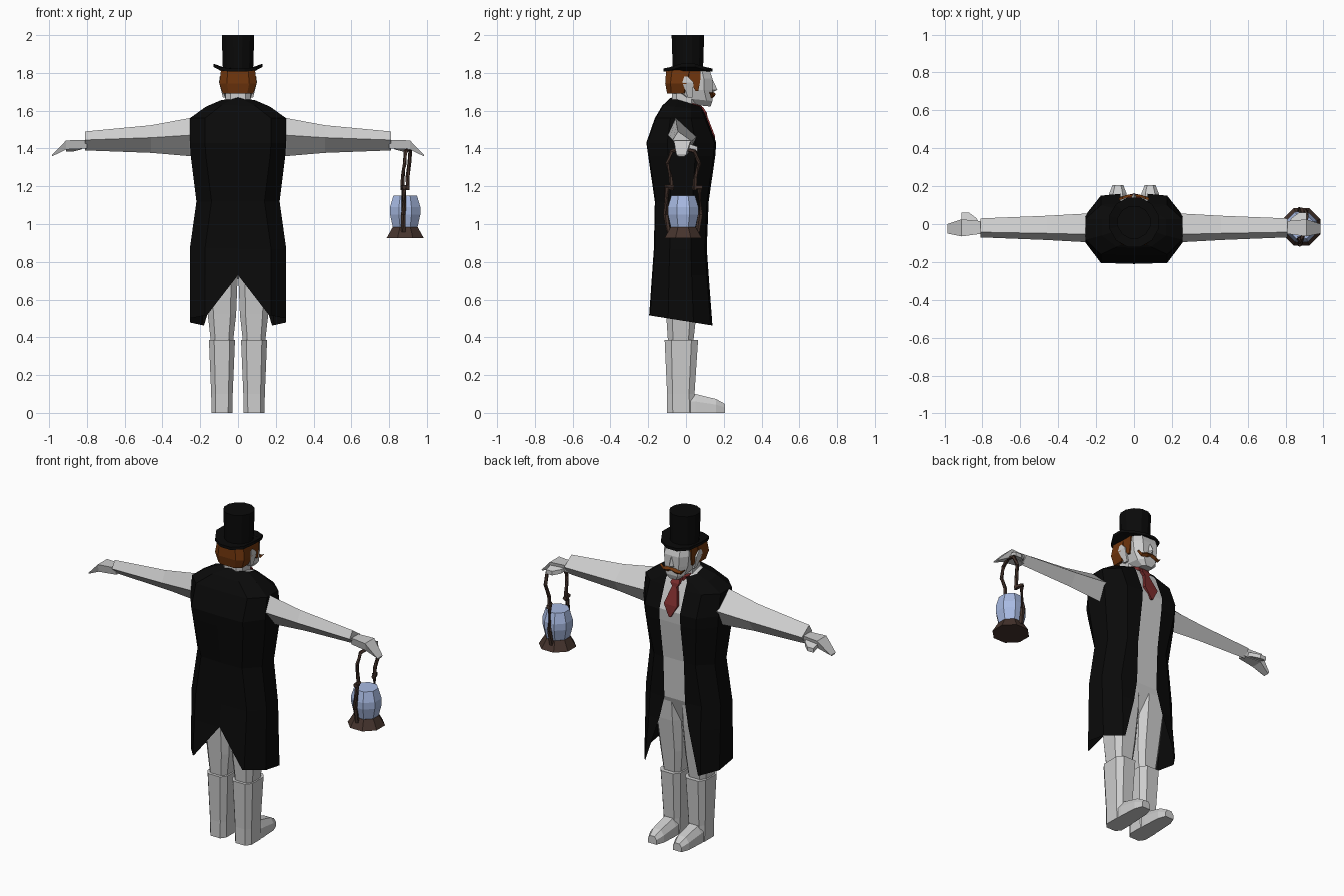
import bpy, bmesh, math
from mathutils import Vector

cube = bpy.data.objects.get("Cube")
if cube:
    bpy.data.objects.remove(cube, do_unlink=True)


def material(name, red, green, blue):
    mat = bpy.data.materials.new(name)
    mat.use_nodes = True
    color = (red, green, blue, 1)
    mat.diffuse_color = color
    shader = next(node for node in mat.node_tree.nodes if node.type == 'BSDF_PRINCIPLED')
    shader.inputs["Base Color"].default_value = color
    return mat


GRAY = material("pale gray", .61, .61, .61)
BLACK = material("coat black", .003, .003, .003)
HAIR = material("ginger hair", .16, .036, .004)
RED = material("tie red", .2, .026, .026)
METAL = material("lantern brown", .06, .034, .026)
GLASS = material("pale blue glass", .39, .49, .76)


def loft(name, rings, mat, closed=True, mirror=False):
    """Skin a list of equal-length rings; closed rings get end caps."""
    mesh_builder = bmesh.new()
    rows = [[mesh_builder.verts.new(point) for point in ring] for ring in rings]
    count = len(rows[0])
    for lower, upper in zip(rows, rows[1:]):
        for i in range(count if closed else count - 1):
            j = (i + 1) % count
            mesh_builder.faces.new((lower[i], lower[j], upper[j], upper[i]))
    if closed:
        mesh_builder.faces.new(rows[0])
        mesh_builder.faces.new(rows[-1])
    bmesh.ops.recalc_face_normals(mesh_builder, faces=mesh_builder.faces)
    mesh = bpy.data.meshes.new(name)
    mesh_builder.to_mesh(mesh)
    mesh_builder.free()
    mesh.materials.append(mat)
    part = bpy.data.objects.new(name, mesh)
    bpy.context.collection.objects.link(part)
    if mirror:
        part.modifiers.new("Mirror", 'MIRROR').use_clip = True


def octagon(z, half_width, back, front, center=0, tilt=0):
    """Horizontal rectangle with cut corners."""
    middle, depth = (back + front) / 2, (front - back) / 2
    k = .6
    shape = [(1, -k), (1, k), (k, 1), (-k, 1), (-1, k), (-1, -k), (-k, -1), (k, -1)]
    return [(center + half_width * a, middle + depth * b, z + tilt * (middle + depth * b))
            for a, b in shape]


def slab(x0, x1, y0, y1, z):
    return [(x0, y0, z), (x1, y0, z), (x1, y1, z), (x0, y1, z)]


def circle(z, radius, sides, cx=0, cy=0, curl=0):
    angles = [math.tau * (i + .5) / sides for i in range(sides)]
    return [(cx + radius * math.cos(a), cy + radius * math.sin(a), z + curl * math.cos(a) ** 4)
            for a in angles]


def tube(name, path, radius, mat, sides=5):
    points = [Vector(point) for point in path]
    rings = []
    for i, point in enumerate(points):
        along = points[min(i + 1, len(points) - 1)] - points[max(i - 1, 0)]
        turn = along.to_track_quat('Z', 'Y')
        rings.append([point + turn @ Vector(offset) for offset in circle(0, radius, sides)])
    loft(name, rings, mat)


# Tailcoat: z, half width, front y, back y, half opening, tilt
coat = [
    (.485, .255, .14, -.195, .18, -.16),
    (.73, .255, .12, -.18, .1, 0),
    (.87, .255, .11, -.17, .07, 0),
    (1.12, .22, .12, -.165, .07, 0),
    (1.36, .25, .155, -.2, .07, 0),
    (1.43, .255, .16, -.21, .07, 0),
    (1.56, .255, .11, -.165, .07, 0),
    (1.615, .17, .09, -.125, .07, -.1),
    (1.645, .09, .07, -.08, .05, -.3),
]
panels = []
for row in coat:
    z, width, front, back, gap, tilt = row
    middle, reach = (front + back) / 2, (front - back) / 5
    corner = width - .08
    slit = corner - .01 if row is coat[0] else 0
    outline = [(gap, front), (max(corner, gap + .01), front - .01), (width, middle + reach),
               (width, middle - reach), (corner, back + .005), (slit, back)]
    panels.append([(x, y, z + tilt * y) for x, y in outline])
loft("tailcoat", panels, BLACK, closed=False, mirror=True)

# Shirt body inside the coat, tapering to the crotch
shirt = [octagon(.71, .04, -.06, .04)]
shirt += [octagon(z, .78 * width, .75 * back, front - .012, tilt=tilt)
          for z, width, front, back, gap, tilt in coat[2:]]
loft("shirt", shirt, GRAY)

# Tie and neck band
loft("tie", [slab(-width, width, y - .02, y, z) for z, width, y in (
    (1.62, .02, .09), (1.59, .03, .11), (1.57, .016, .113), (1.47, .045, .152), (1.4, .006, .16))], RED)
loft("neck_band", [octagon(z, .06, -.05, .085, tilt=-.3) for z in (1.63, 1.65)], RED)

# Head
HEAD_TOP = 1.814
loft("neck", [octagon(z, .066, -.075, .055) for z in (1.6, 1.7)], GRAY)
loft("head", [
    octagon(1.635, .035, .04, .13, tilt=-.1),
    octagon(1.665, .065, -.02, .14, tilt=-.1),
    octagon(1.71, .08, -.08, .14),
    octagon(1.77, .085, -.09, .14),
    octagon(HEAD_TOP, .08, -.08, .125)], GRAY)
loft("nose", [[(-width, .13, z), (0, y, z), (width, .13, z)]
              for z, width, y in ((1.7, .02, .145), (1.71, .02, .167), (1.765, .01, .14))], GRAY)
loft("hair", [octagon(1.69, .08, -.1, .01), octagon(1.745, .099, -.11, .03),
              octagon(HEAD_TOP, .09, -.105, .05)], HAIR)
loft("sideburns", [slab(.06, .09, back, front, z) for z, back, front in (
    (1.705, .05, .065), (1.755, .02, .075), (HEAD_TOP, 0, .078))], HAIR, mirror=True)
loft("ears", [slab(.07, x, back, front, z) for z, x, back, front in (
    (1.67, .08, .01, .035), (1.75, .1, -.02, .04), (1.78, .098, -.01, .01))], GRAY, mirror=True)
loft("moustache", [[(x, y, z - half), (x, y + .014, z), (x, y, z + half)]
                   for x, y, z, half in ((0, .143, 1.69, .01), (.03, .142, 1.683, .015),
                                         (.06, .132, 1.677, .01), (.08, .125, 1.695, .003))],
     HAIR, mirror=True)

# Top hat with the brim curled up at both sides
HAT_Y = .01
loft("hat_brim", [circle(z, radius, 12, cy=HAT_Y, curl=curl) for z, radius, curl in (
    (1.806, .085, 0), (1.806, .135, .03), (1.823, .135, .03), (1.823, .085, 0))], BLACK)
loft("hat_crown", [circle(1.815, .083, 12, cy=HAT_Y), circle(2, .089, 12, cy=HAT_Y)], BLACK)

# Arms with a diamond cross-section, rolled slightly back
arms = []
for x, z, height, depth in ((.18, 1.465, .11, .08), (.26, 1.46, .1, .075),
                            (.46, 1.45, .073, .064), (.81, 1.44, .05, .05)):
    diamond = [(-.45, 1), (-1, .1), (.3, -1), (1, 0)]
    arms.append([(x, depth * a - .02, z + height * b) for a, b in diamond])
loft("arms", arms, GRAY, mirror=True)

# Hands: palm bending down to the fingers, plus thumb
loft("hands", [[(x, back, top), (x, front, top), (x, front - .01, low), (x, back + .01, low)]
               for x, back, front, top, low in ((.8, -.05, .015, 1.445, 1.4),
                                                (.91, -.065, .025, 1.443, 1.395),
                                                (.985, -.05, 0, 1.365, 1.358))],
     GRAY, mirror=True)
loft("thumbs", [[(inner, y, top), (.91, y, top), (.91, y, top - .025), (inner, y, top - .025)]
                for y, inner, top in ((0, .82, 1.43), (.03, .83, 1.42), (.06, .87, 1.41))],
     GRAY, mirror=True)

# Legs and boots
BOOT_X = .085
loft("trousers", [octagon(.3, .05, -.09, .03, BOOT_X), octagon(.52, .075, -.105, .055, BOOT_X),
                  octagon(.72, .086, -.12, .08, .088), octagon(.88, .088, -.12, .09, .09)],
     GRAY, mirror=True)
loft("boot_shafts", [octagon(0, .055, -.1, .05, BOOT_X), octagon(.1, .057, -.1, .045, BOOT_X),
                     octagon(.385, .069, -.113, .064, BOOT_X)], GRAY, mirror=True)
feet = []
for y, width, height in ((-.03, .05, .11), (.05, .052, .1), (.16, .046, .073), (.207, .028, .047)):
    sole = [(-1, 0), (1, 0), (1, .6), (.55, 1), (-.55, 1), (-1, .6)]
    feet.append([(BOOT_X + width * a, y, height * b) for a, b in sole])
loft("boot_feet", feet, GRAY, mirror=True)

# Lantern hanging from the hand
LAMP_X, LAMP_Y = .885, -.015
loft("lantern_base", [circle(z, radius, 8, LAMP_X, LAMP_Y)
                      for z, radius in ((.925, .107), (.983, .072))], METAL)
loft("lantern_glass", [circle(z, radius, 8, LAMP_X, LAMP_Y) for z, radius in (
    (.98, .07), (1.05, .087), (1.09, .087), (1.15, .068))], GLASS)
for side, name in ((-1, "back"), (1, "front")):
    def at(dx, dy, z):
        return (LAMP_X + dx, LAMP_Y + side * dy, z)
    lean = .013 * side
    tube("lantern_post_" + name, [at(-.01, .075, .96), at(-.01, .093, 1.05),
                                  at(-.005, .085, 1.2)], .013, METAL)
    tube("lantern_hook_" + name, [at(-.005, .1, 1.195), at(lean, .05, 1.195)], .013, METAL)
    tube("lantern_handle_" + name, [at(lean, .06, 1.18), at(lean, .065, 1.25),
                                    at(lean + .01, .085, 1.32), at(lean + .015, .06, 1.385),
                                    at(.02, 0, 1.4)], .011, METAL)
